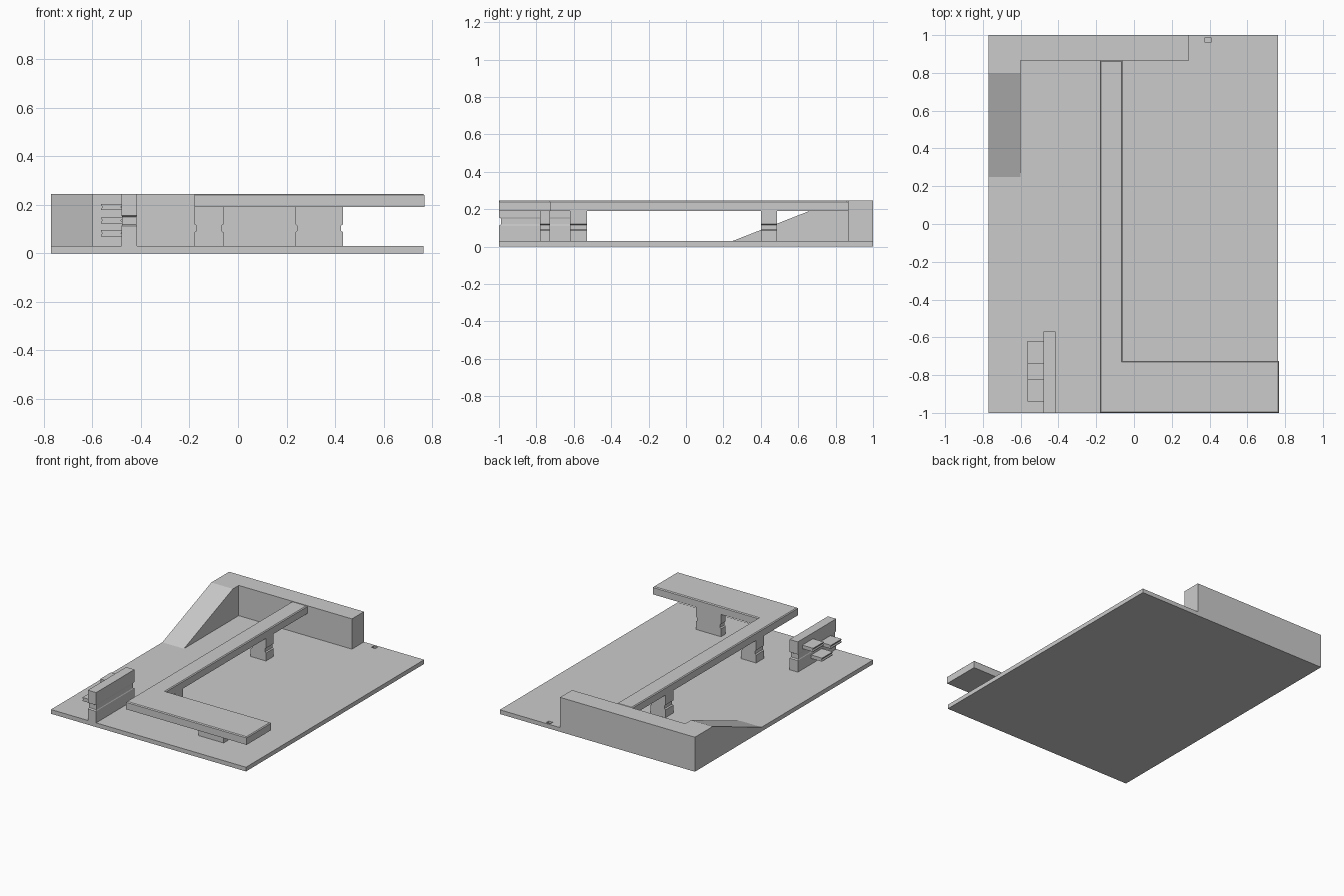
import bpy, bmesh

if "Cube" in bpy.data.objects:
    bpy.data.objects.remove(bpy.data.objects["Cube"])


def finish(name, bm):
    bmesh.ops.recalc_face_normals(bm, faces=bm.faces)
    mesh = bpy.data.meshes.new(name)
    bm.to_mesh(mesh)
    bm.free()
    obj = bpy.data.objects.new(name, mesh)
    bpy.context.collection.objects.link(obj)
    return obj


def extrude(name, points, vec, bevel=0.0):
    """Solid from a flat outline; optionally bevel the edges of the extruded end."""
    bm = bmesh.new()
    face = bm.faces.new([bm.verts.new(p) for p in points])
    ret = bmesh.ops.extrude_face_region(bm, geom=[face], use_keep_orig=True)
    verts = [g for g in ret["geom"] if isinstance(g, bmesh.types.BMVert)]
    bmesh.ops.translate(bm, vec=vec, verts=verts)
    bmesh.ops.recalc_face_normals(bm, faces=bm.faces)
    if bevel:
        edges = [g for g in ret["geom"] if isinstance(g, bmesh.types.BMEdge)]
        bmesh.ops.bevel(bm, geom=edges, offset=bevel, segments=1, affect='EDGES')
    return finish(name, bm)


def box(name, x0, x1, y0, y1, z0, z1):
    pts = [(x0, y0, z0), (x1, y0, z0), (x1, y1, z0), (x0, y1, z0)]
    return extrude(name, pts, (0, 0, z1 - z0))


def grooved(name, x0, x1, y0, y1, z0, z1, g0, g1, dx=0.0, dy=0.0, slope=0.006):
    """Block with a shallow groove between heights g0 and g1."""
    bm = bmesh.new()
    levels = [(z0, 0), (g0, 0), (g0 + slope, 1), (g1 - slope, 1), (g1, 0), (z1, 0)]
    rings = []
    for z, k in levels:
        a, b, c, d = x0 + k * dx, x1 - k * dx, y0 + k * dy, y1 - k * dy
        rings.append([bm.verts.new(p) for p in
                      ((a, c, z), (b, c, z), (b, d, z), (a, d, z))])
    bm.faces.new(rings[0])
    bm.faces.new(rings[-1])
    for lo, hi in zip(rings, rings[1:]):
        for i in range(4):
            j = (i + 1) % 4
            bm.faces.new((lo[i], lo[j], hi[j], hi[i]))
    return finish(name, bm)


BASE, UNDER, TOP = 0.03, 0.19, 0.245

# Base plate with a tiny square recess at the back
base = box("base_plate", -0.77, 0.763, -1, 1, 0, BASE)
cutter = box("recess_cutter", 0.375, 0.407, 0.96, 0.987, 0.016, 0.06)
cutter.hide_render = True
cutter.hide_viewport = True
mod = base.modifiers.new("recess", 'BOOLEAN')
mod.object = cutter
mod.solver = 'EXACT'

# Solid back wall and the ramp leading up to it
box("back_wall", -0.77, 0.29, 0.865, 1, BASE, TOP)
ramp = [(0.25, BASE), (0.865, BASE), (0.865, TOP), (0.80, TOP)]
extrude("ramp", [(-0.77, y, z) for y, z in ramp], (0.17, 0, 0))

# Raised L-shaped walkway
outline = [(-0.18, -1), (0.768, -1), (0.768, -0.725),
           (-0.06, -0.725), (-0.06, 0.865), (-0.18, 0.865)]
extrude("raised_walkway", [(x, y, UNDER) for x, y in outline],
        (0, 0, TOP - UNDER), bevel=0.006)

# Grooved pillars under the walkway
pillars = [(-0.18, -0.06, 0.40, 0.487), (-0.18, -0.06, -0.62, -0.53),
           (0.235, 0.433, -0.78, -0.728)]
for i, p in enumerate(pillars):
    grooved(f"pillar_{i + 1}", *p, BASE, UNDER, 0.086, 0.12, dx=0.008)

# Free-standing low wall with three small ledges
grooved("low_wall", -0.48, -0.415, -1, -0.57, BASE, TOP, 0.112, 0.156, dx=0.003, dy=0.01)
for i, (y, z) in enumerate([(-0.94, 0.123), (-0.84, 0.07), (-0.74, 0.178)]):
    grooved(f"ledge_{i + 1}", -0.565, -0.475, y, y + 0.12, z, z + 0.025,
            z + 0.005, z + 0.02, dx=0.006)
